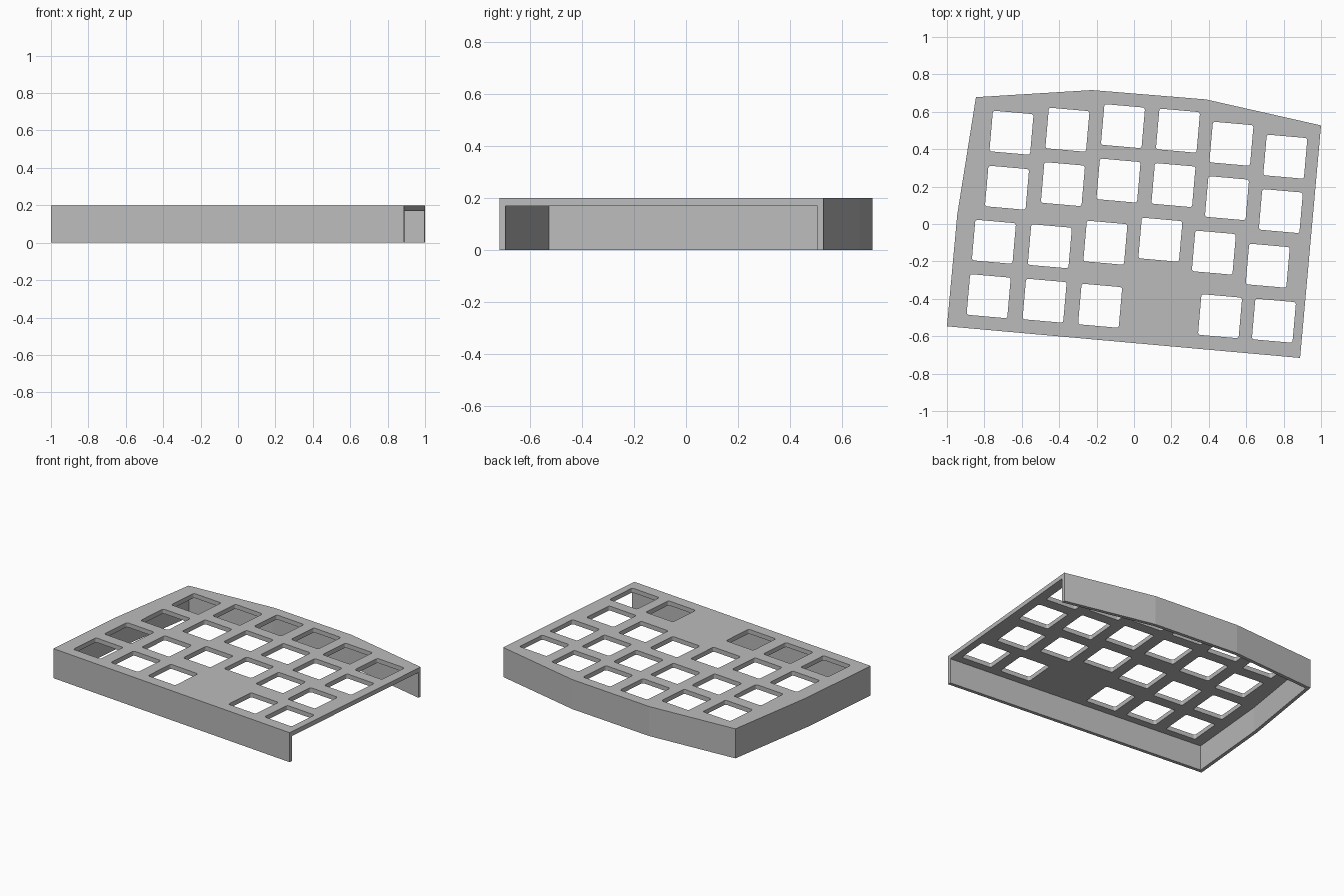
import bpy
import bmesh
from math import radians, cos, sin
from mathutils import Vector, Matrix

HEIGHT, PLATE, WALL = 0.2, 0.03, 0.023
HOLE, CORNER, TILT = 0.218, 0.012, radians(-5)

cube = bpy.data.objects.get("Cube")
if cube:
    bpy.data.objects.remove(cube)

grey = bpy.data.materials.new("light_grey")
grey.use_nodes = True
colour = (0.5, 0.5, 0.5, 1)
grey.diffuse_color = colour
grey.node_tree.nodes["Principled BSDF"].inputs["Base Color"].default_value = colour


def add_prism(bm, points, bottom, top):
    """Extrude a closed outline between two heights."""
    face = bm.faces.new([bm.verts.new((p[0], p[1], bottom)) for p in points])
    moved = bmesh.ops.extrude_face_region(bm, geom=[face])["geom"]
    verts = [v for v in moved if isinstance(v, bmesh.types.BMVert)]
    bmesh.ops.translate(bm, verts=verts, vec=(0, 0, top - bottom))
    bmesh.ops.recalc_face_normals(bm, faces=bm.faces[:])


def make_object(name, bm):
    mesh = bpy.data.meshes.new(name)
    bm.to_mesh(mesh)
    bm.free()
    mesh.materials.append(grey)
    obj = bpy.data.objects.new(name, mesh)
    bpy.context.collection.objects.link(obj)
    return obj


def cavity_outline(path, depth):
    """Offset the walled sides inward and run past the open right side."""
    dirs = [(b - a).normalized() for a, b in zip(path, path[1:])]
    normals = [Vector((d.y, -d.x)) for d in dirs]
    inner = [path[0] + normals[0] * depth - dirs[0] * 0.2]
    for p, n, m in zip(path[1:], normals, normals[1:]):
        inner.append(p + (n + m) * depth / (1 + n.dot(m)))
    inner.append(path[-1] + normals[-1] * depth + dirs[-1] * 0.2)
    return inner


def rounded_square(centre):
    """Tilted square with small rounded corners."""
    turn = Matrix.Rotation(TILT, 2)
    reach = HOLE / 2 - CORNER
    points = []
    for quarter, (sx, sy) in enumerate([(1, 1), (-1, 1), (-1, -1), (1, -1)]):
        for step in range(4):
            a = radians(90 * quarter + 30 * step)
            p = Vector((sx * reach + CORNER * cos(a), sy * reach + CORNER * sin(a)))
            points.append(centre + turn @ p)
    return points


# Case outline, from the front right corner around the left to the back right
outline = [Vector(p) for p in [
    (0.888, -0.716), (-1.0, -0.547), (-0.945, 0.05), (-0.845, 0.678),
    (-0.225, 0.716), (0.385, 0.666), (1.0, 0.527)]]
bm = bmesh.new()
add_prism(bm, outline, 0, HEIGHT)
case = make_object("keyboard_case", bm)

# Hollow under the plate, open on the right and below
bm = bmesh.new()
add_prism(bm, cavity_outline(outline, WALL), -0.1, HEIGHT - PLATE)
cutters = [make_object("cavity_cutter", bm)]

# Key holes: x of each column, then y of its holes from back to front
columns = [
    (-0.655, (0.488, 0.194, -0.095, -0.386)),
    (-0.356, (0.504, 0.213, -0.119, -0.410)),
    (-0.059, (0.523, 0.232, -0.100, -0.437)),
    (0.235, (0.499, 0.208, -0.084)),
    (0.521, (0.429, 0.138, -0.153, -0.493)),
    (0.809, (0.360, 0.069, -0.223, -0.517)),
]
row_shift = (0, -0.024, -0.094, -0.122)
bm = bmesh.new()
for x, rows in columns:
    for row, y in enumerate(rows):
        shift = row_shift[row]
        if row == 3 and x > 0:
            shift /= 2
        add_prism(bm, rounded_square(Vector((x + shift, y))), HEIGHT / 2, HEIGHT * 2)
cutters.append(make_object("key_hole_cutter", bm))

# Cut the case and discard the cutters
bpy.context.view_layer.objects.active = case
for cutter in cutters:
    cutter.hide_render = True
    cut = case.modifiers.new(cutter.name, "BOOLEAN")
    cut.operation = "DIFFERENCE"
    cut.solver = "EXACT"
    cut.object = cutter
    bpy.ops.object.modifier_apply(modifier=cut.name)
    bpy.data.objects.remove(cutter)
